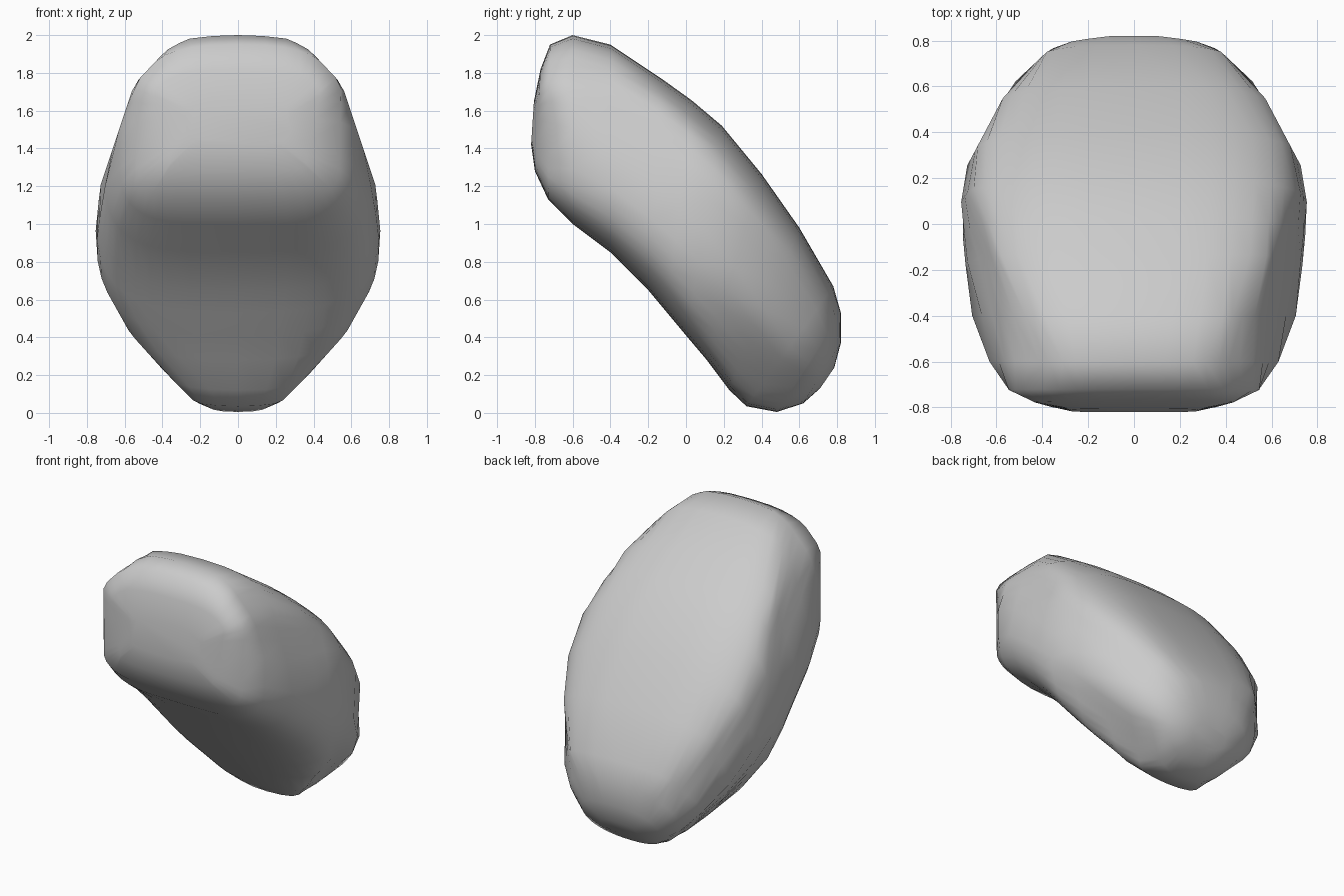
import bpy, bmesh
from math import sin, cos, pi
from mathutils import Vector

# Stations front to back: upper (y, z), lower (y, z), half width,
# roundness exponent of the upper and lower half of the section
STATIONS = [
    (-0.805, 1.65, -0.82, 1.42, 0.28, 3.0, 3.6),
    (-0.77, 1.82, -0.80, 1.28, 0.47, 3.0, 4.2),
    (-0.72, 1.95, -0.73, 1.13, 0.57, 2.8, 4.6),
    (-0.60, 2.00, -0.60, 1.00, 0.635, 2.6, 4.2),
    (-0.40, 1.95, -0.40, 0.85, 0.71, 2.6, 3.8),
    (-0.13, 1.77, -0.20, 0.65, 0.74, 2.8, 3.4),
    (0.03, 1.655, -0.10, 0.53, 0.752, 2.8, 3.2),
    (0.19, 1.52, 0.00, 0.41, 0.757, 2.9, 3.0),
    (0.40, 1.265, 0.11, 0.28, 0.74, 3.0, 2.8),
    (0.60, 0.98, 0.23, 0.12, 0.66, 3.2, 2.5),
    (0.78, 0.67, 0.32, 0.035, 0.54, 3.2, 2.3),
    (0.82, 0.53, 0.48, 0.005, 0.42, 2.8, 2.2),
    (0.82, 0.37, 0.62, 0.05, 0.30, 2.6, 2.3),
    (0.785, 0.24, 0.71, 0.13, 0.14, 2.4, 2.4),
]
# Half width limits: front outline by z, top outline by y
FRONT = [(0, 0.09), (0.06, 0.23), (0.22, 0.39), (0.42, 0.57), (0.67, 0.71),
         (0.77, 0.74), (0.95, 0.755), (1.2, 0.73), (1.47, 0.64),
         (1.74, 0.55), (1.92, 0.38), (1.98, 0.27), (2, 0.09)]
TOP = [(-0.82, 0.28), (-0.77, 0.46), (-0.71, 0.57), (-0.6, 0.63),
       (-0.34, 0.73), (-0.05, 0.757), (0.1, 0.757), (0.24, 0.735),
       (0.59, 0.55), (0.76, 0.37), (0.80, 0.26), (0.82, 0.1)]
SIDES = 40


def lookup(table, t):
    for (a, va), (b, vb) in zip(table, table[1:]):
        if t <= b:
            return va + (vb - va) * max(0, (t - a) / (b - a))
    return table[-1][1]


def power(v, e):
    return (1 if v >= 0 else -1) * abs(v) ** e if abs(v) > 1e-9 else 0.0


def add_ring(bm, station):
    yu, zu, yl, zl, w, p_up, p_low = station
    centre = Vector((0, (yu + yl) / 2, (zu + zl) / 2))
    axis = Vector((0, (yu - yl) / 2, (zu - zl) / 2))
    ring = []
    for i in range(SIDES):
        a = 2 * pi * i / SIDES
        e = 2 / (p_up if sin(a) >= 0 else p_low)
        co = centre + axis * power(sin(a), e)
        limit = min(lookup(FRONT, co.z), lookup(TOP, co.y))
        co.x = max(-limit, min(limit, w * power(cos(a), e)))
        ring.append(bm.verts.new(co))
    return ring


# Slanted, rounded body lofted through the stations
bm = bmesh.new()
rings = [add_ring(bm, s) for s in STATIONS]
for r0, r1 in zip(rings, rings[1:]):
    for i in range(SIDES):
        j = (i + 1) % SIDES
        bm.faces.new((r0[i], r0[j], r1[j], r1[i]))
bm.faces.new(rings[0])
bm.faces.new(rings[-1])
bmesh.ops.recalc_face_normals(bm, faces=bm.faces[:])
for f in bm.faces:
    f.smooth = True

mesh = bpy.data.meshes.new("rounded_body")
bm.to_mesh(mesh)
bm.free()
body = bpy.data.objects.new("rounded_body", mesh)
bpy.context.collection.objects.link(body)
